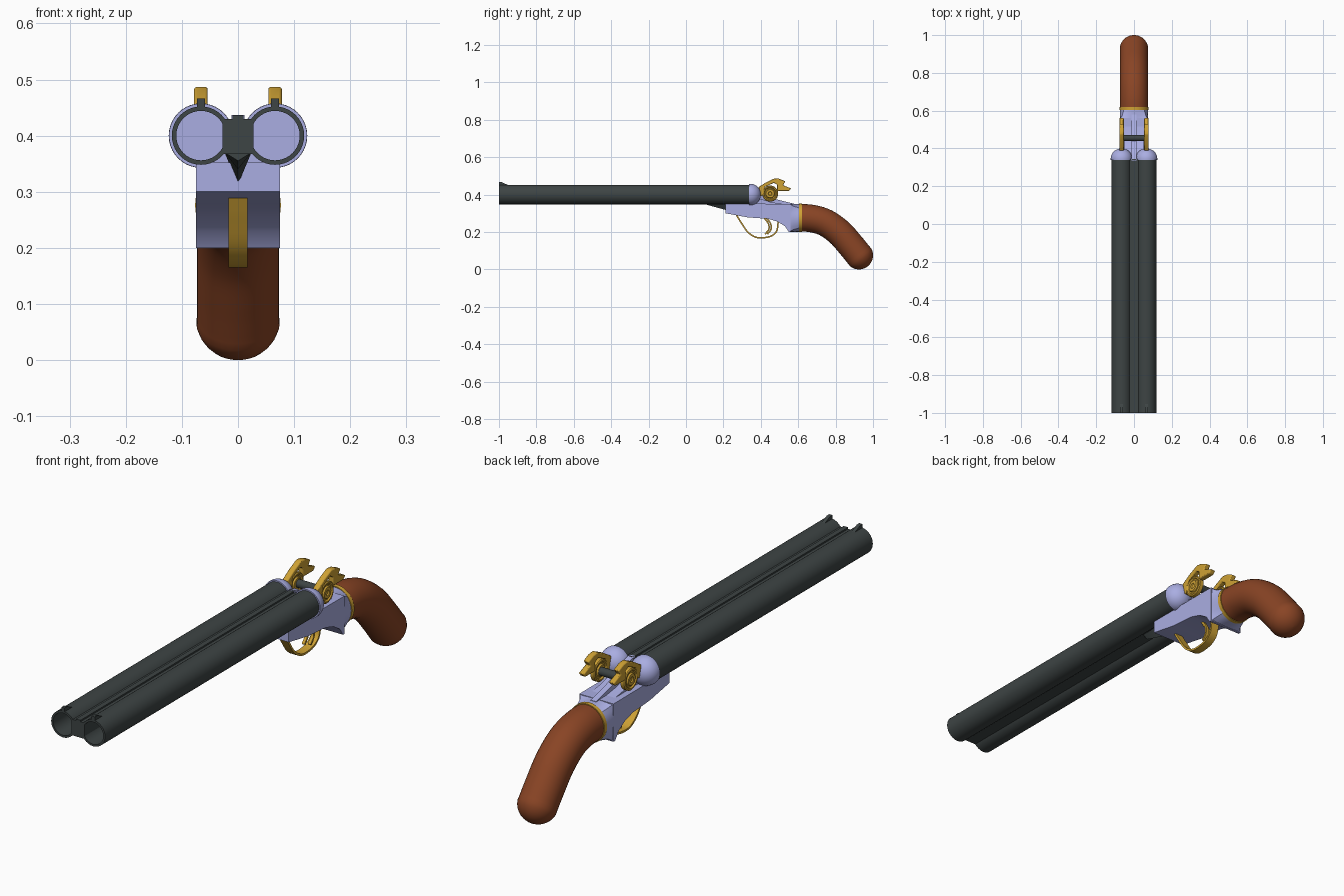
import bpy, bmesh, math
from mathutils import Vector

if "Cube" in bpy.data.objects:
    bpy.data.objects.remove(bpy.data.objects["Cube"])


def material(name, rgb):
    m = bpy.data.materials.new(name)
    m.diffuse_color = (*rgb, 1)
    m.use_nodes = True
    m.node_tree.nodes["Principled BSDF"].inputs["Base Color"].default_value = m.diffuse_color
    return m


STEEL = material("pale_blue_steel", (0.40, 0.42, 0.76))
DARK = material("dark_gunmetal", (0.047, 0.058, 0.058))
WOOD = material("brown_wood", (0.25, 0.058, 0.018))
BRASS = material("brass", (0.62, 0.36, 0.035))


def finish(name, bm, mat, angle=35):
    bmesh.ops.remove_doubles(bm, verts=bm.verts, dist=1e-5)
    bmesh.ops.recalc_face_normals(bm, faces=bm.faces)
    me = bpy.data.meshes.new(name)
    bm.to_mesh(me)
    bm.free()
    me.materials.append(mat)
    ob = bpy.data.objects.new(name, me)
    bpy.context.collection.objects.link(ob)
    bpy.ops.object.select_all(action='DESELECT')
    ob.select_set(True)
    bpy.context.view_layer.objects.active = ob
    bpy.ops.object.shade_smooth_by_angle(angle=math.radians(angle))
    return ob


def loft(name, rings, mat, closed=False, caps=True):
    """Skin a list of equal-length point rings."""
    bm = bmesh.new()
    vs = [[bm.verts.new(p) for p in r] for r in rings]
    pairs = list(zip(vs, vs[1:])) + ([(vs[-1], vs[0])] if closed else [])
    n = len(rings[0])
    for a, b in pairs:
        for i in range(n):
            j = (i + 1) % n
            bm.faces.new((a[i], a[j], b[j], b[i]))
    if caps and not closed:
        bm.faces.new(vs[0])
        bm.faces.new(vs[-1])
    return finish(name, bm, mat)


def side_prism(name, yz, x0, x1, mat):
    return loft(name, [[(x, y, z) for y, z in yz] for x in (x0, x1)], mat)


def lathe_y(name, prof, cx, cz, mat, n=40, closed=False):
    """Profile of (y, radius) turned about an axis along y."""
    t = [2 * math.pi * i / n for i in range(n)]
    rings = [[(cx + r * math.cos(a), y, cz + r * math.sin(a)) for a in t] for y, r in prof]
    return loft(name, rings, mat, closed)


def lathe_x(name, prof, cy, cz, mat, n=28, closed=False):
    t = [2 * math.pi * i / n for i in range(n)]
    rings = [[(x, cy + r * math.cos(a), cz + r * math.sin(a)) for a in t] for x, r in prof]
    return loft(name, rings, mat, closed)


def smooth_path(pts, steps=5):
    """Catmull-Rom curve through the points."""
    p = [Vector(q) for q in pts]
    p = [2 * p[0] - p[1]] + p + [2 * p[-1] - p[-2]]
    out = []
    for i in range(1, len(p) - 2):
        a, b, c, d = p[i - 1:i + 3]
        for k in range(steps):
            t = k / steps
            out.append(0.5 * (2 * b + (c - a) * t + (2 * a - 5 * b + 4 * c - d) * t * t
                              + (3 * b - a - 3 * c + d) * t ** 3))
    return out + [p[-2]]


def tangents(p):
    return [(p[min(i + 1, len(p) - 1)] - p[max(i - 1, 0)]).normalized() for i in range(len(p))]


def strap(name, pts, hw, th, mat):
    p = smooth_path(pts)
    rings = []
    for q, t in zip(p, tangents(p)):
        o = Vector((-t.y, t.x)) * th / 2
        a, b = q + o, q - o
        rings.append([(-hw, a.x, a.y), (hw, a.x, a.y), (hw, b.x, b.y), (-hw, b.x, b.y)])
    return loft(name, rings, mat)


BX, BZ = 0.066, 0.40
for side, s in (("left", -1), ("right", 1)):
    x = s * BX
    # barrel tube, breech dome and front sight
    lathe_y(f"{side}_barrel", [(-1, 0.044), (-1, 0.052), (0.345, 0.052), (0.345, 0.044)],
            x, BZ, DARK, closed=True)
    dome = [(0.338, 0.05), (0.338, 0.057)]
    dome += [(0.345 + 0.055 * math.sin(a), 0.057 * math.cos(a) + 0.0005)
             for a in (math.pi / 2 * k / 10 for k in range(11))]
    lathe_y(f"{side}_breech", dome, x, BZ, STEEL)
    side_prism(f"{side}_front_sight",
               [(-1, 0.445), (-1, 0.466), (-0.985, 0.466), (-0.95, 0.45), (-0.95, 0.445)],
               x - 0.007, x + 0.007, DARK)
    # hammer: grooved pivot disc with hooked arm over it
    disc = [(0, 0.043), (0.008, 0.043), (0.011, 0.039), (0.011, 0.034), (0.006, 0.030),
            (0.006, 0.025), (0.012, 0.022), (0.012, 0.011), (0.008, 0.008)]
    prof = [(x - d, r) for d, r in reversed(disc[1:])] + [(x + d, r) for d, r in disc]
    lathe_x(f"{side}_hammer_pivot", prof, 0.45, 0.405, BRASS)
    arm = [(0.40, 0.39), (0.388, 0.44), (0.43, 0.466), (0.475, 0.487), (0.50, 0.484),
           (0.532, 0.47), (0.518, 0.45), (0.563, 0.432), (0.55, 0.418), (0.487, 0.418),
           (0.488, 0.452), (0.47, 0.463), (0.42, 0.44), (0.418, 0.40)]
    ob = side_prism(f"{side}_hammer_arm", arm, x - 0.012, x + 0.012, BRASS)
    bev = ob.modifiers.new("bevel", 'BEVEL')
    bev.width = 0.004
    bev.segments = 2
    # trigger
    tr = strap(f"{side}_trigger", [(0.43, 0.275), (0.452, 0.245), (0.455, 0.215), (0.435, 0.188)],
               0.006, 0.008, BRASS)
    tr.location = (s * 0.009, 0 if s > 0 else -0.012, 0)

# rib between the barrels, with raised strip
rib = [(-0.028, 0.367), (0.028, 0.367), (0.028, 0.43), (0.01, 0.43), (0.01, 0.436),
       (-0.01, 0.436), (-0.01, 0.43), (-0.028, 0.43)]
loft("barrel_rib", [[(x, y, z) for x, z in rib] for y in (-1, 0.345)], DARK)

# keel wedge under the barrels
loft("barrel_keel", [[(-0.024, y, 0.37), (0.024, y, 0.37), (0, y, z)]
                     for y, z in ((0.08, 0.355), (0.13, 0.34), (0.23, 0.313))], DARK)

# receiver body
side_prism("receiver", [(0.21, 0.352), (0.21, 0.30), (0.33, 0.278), (0.44, 0.27), (0.49, 0.255),
                        (0.53, 0.23), (0.55, 0.20), (0.56, 0.20), (0.56, 0.35)],
           -0.075, 0.075, STEEL)

# neck blending the square receiver into the round grip
N = 32
rings = []
for y, f in ((0.555, 0), (0.575, 0.55), (0.61, 1)):
    ring = []
    for i in range(N):
        a = 2 * math.pi * i / N
        c, s = math.cos(a), math.sin(a)
        r = 0.074 * (f + (1 - f) / max(abs(c), abs(s)))
        ring.append((r * c, y, 0.275 + r * s))
    rings.append(ring)
loft("receiver_neck", rings, STEEL)

# central spine between the hammers, and their axle
side_prism("receiver_spine", [(0.335, 0.345), (0.335, 0.437), (0.37, 0.43), (0.42, 0.40),
                              (0.48, 0.375), (0.58, 0.35), (0.58, 0.335)], -0.012, 0.012, STEEL)
side_prism("breech_block", [(0.338, 0.345), (0.338, 0.43), (0.36, 0.42), (0.39, 0.38),
                            (0.45, 0.36), (0.55, 0.345)], -0.05, 0.05, STEEL)
lathe_x("hammer_axle", [(-0.07, 0.016), (0.07, 0.016)], 0.455, 0.405, DARK)

# trigger guard
strap("trigger_guard", [(0.27, 0.29), (0.295, 0.25), (0.33, 0.20), (0.37, 0.173), (0.41, 0.169),
                        (0.455, 0.178), (0.485, 0.205), (0.493, 0.255)], 0.017, 0.008, BRASS)

# brass collar
lathe_y("grip_collar", [(0.603, 0.06), (0.603, 0.0765), (0.619, 0.0765), (0.619, 0.06)],
        0, 0.276, BRASS, closed=True)

# curved wooden grip with rounded butt
R = 0.0735
path = smooth_path([(0.60, 0.276), (0.67, 0.272), (0.745, 0.25), (0.82, 0.197),
                    (0.88, 0.13), (0.925, 0.075)])
tans = tangents(path)
stations = [(p, t, R) for p, t in zip(path, tans)]
for k in range(1, 9):
    a = math.pi / 2 * k / 8
    stations.append((path[-1] + tans[-1] * 0.075 * math.sin(a), tans[-1],
                     0.075 * math.cos(a) + 0.0005))
rings = []
for p, t, r in stations:
    ring = []
    for i in range(N):
        a = 2 * math.pi * i / N
        q = p + Vector((-t.y, t.x)) * r * math.sin(a)
        ring.append((r * math.cos(a), q.x, q.y))
    rings.append(ring)
loft("grip", rings, WOOD)
